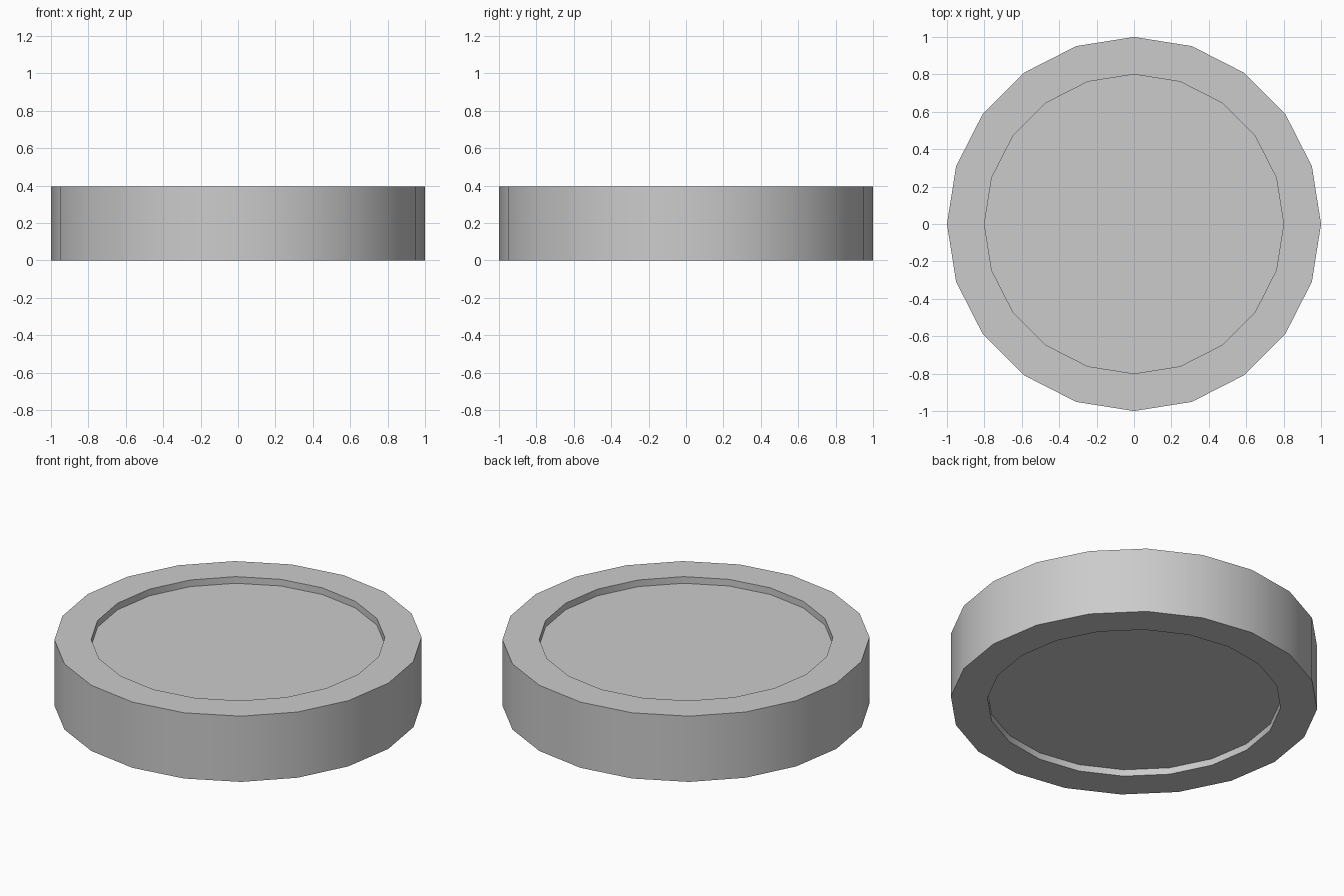
import bpy, bmesh
from math import radians

if "Cube" in bpy.data.objects:
    bpy.data.objects.remove(bpy.data.objects["Cube"])

SIDES, RADIUS, HEIGHT = 20, 1.0, 0.395
RIM_INNER, RECESS = 0.8, 0.04

# Solid 20-sided puck standing on z = 0
bm = bmesh.new()
bmesh.ops.create_cone(bm, cap_ends=True, segments=SIDES, radius1=RADIUS,
                      radius2=RADIUS, depth=HEIGHT)
bmesh.ops.translate(bm, verts=bm.verts, vec=(0, 0, HEIGHT / 2))

# Sink a shallow recess into both caps, leaving a flat rim
for cap in [f for f in bm.faces if len(f.verts) == SIDES]:
    normal = cap.normal.copy()
    centre = cap.calc_center_median()
    bmesh.ops.inset_region(bm, faces=[cap], thickness=0.1)
    for v in cap.verts:
        flat = (v.co - centre).normalized()
        v.co = centre + flat * RIM_INNER
    bmesh.ops.inset_region(bm, faces=[cap], thickness=0.0)
    bmesh.ops.translate(bm, verts=cap.verts, vec=-normal * RECESS)
bmesh.ops.recalc_face_normals(bm, faces=bm.faces)

mesh = bpy.data.meshes.new("rimmed_disc")
bm.to_mesh(mesh)
bm.free()
disc = bpy.data.objects.new("rimmed_disc", mesh)
bpy.context.collection.objects.link(disc)

# Smooth side walls with crisp rim edges
bpy.context.view_layer.objects.active = disc
disc.select_set(True)
bpy.ops.object.shade_smooth_by_angle(angle=radians(30))
